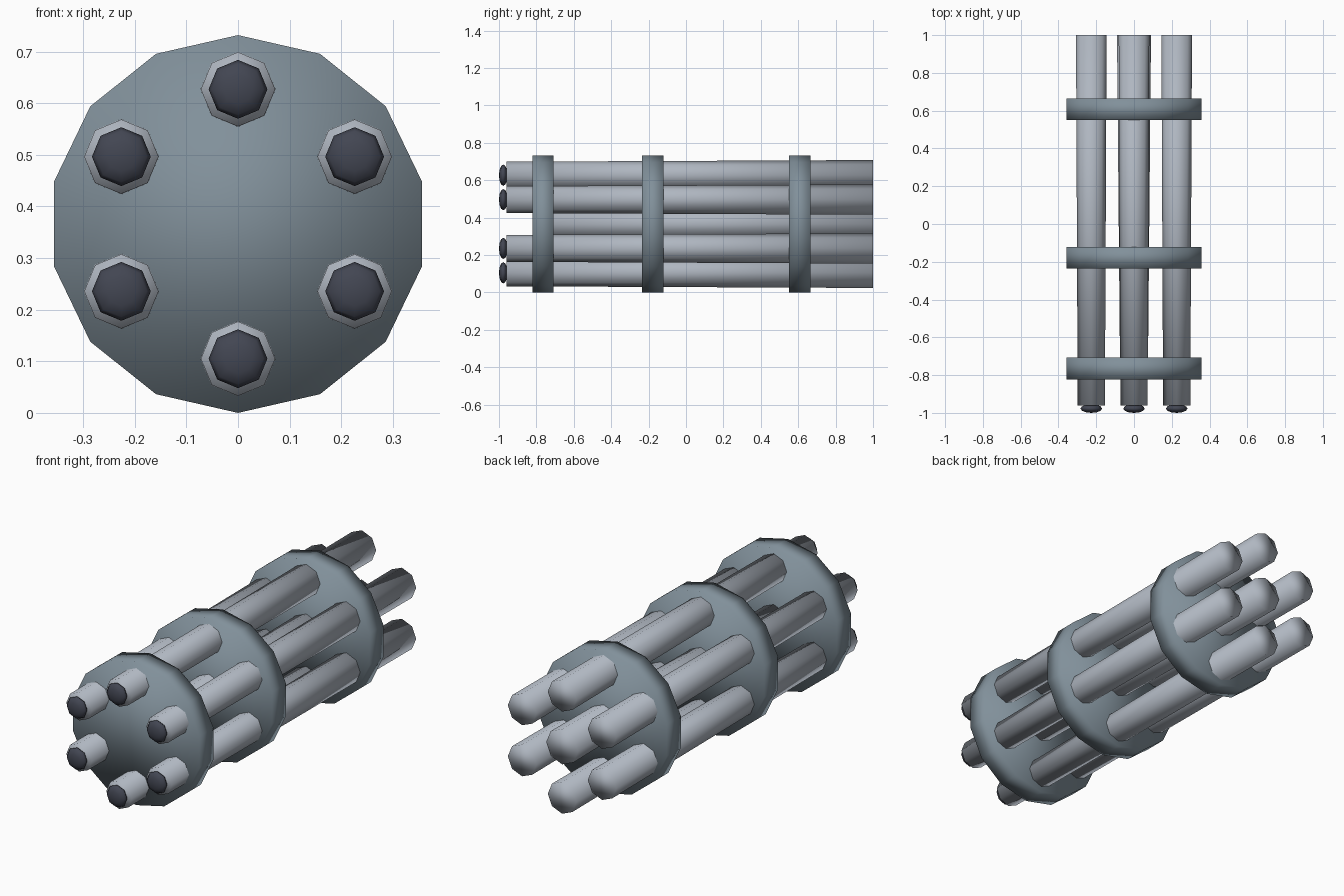
import bpy
from math import sin, cos, pi

cube = bpy.data.objects.get("Cube")
if cube:
    bpy.data.objects.remove(cube, do_unlink=True)

CENTRE_Z = 0.366
RING_RADIUS = 0.261


def material(name, rgb):
    mat = bpy.data.materials.new(name)
    mat.use_nodes = True
    mat.diffuse_color = (*rgb, 1)
    mat.node_tree.nodes["Principled BSDF"].inputs["Base Color"].default_value = (*rgb, 1)
    return mat


light_steel = material("light steel", (0.43, 0.47, 0.53))
blue_steel = material("blue steel", (0.22, 0.28, 0.325))
dark_bore = material("dark bore", (0.055, 0.061, 0.085))


def finish(name, mat):
    obj = bpy.context.object
    obj.name = name
    obj.data.name = name
    obj.data.materials.append(mat)
    bpy.ops.object.shade_smooth()
    return obj


def tube(name, mat, sides, x, z, front, back, r_front, r_back):
    """Capped cylinder along y, tapering from front to back, corner at the top."""
    bpy.ops.mesh.primitive_cone_add(
        vertices=sides, radius1=r_front, radius2=r_back, depth=back - front,
        location=(x, (front + back) / 2, z), rotation=(-pi / 2, 0, 0))
    return finish(name, mat)


# Three clamping discs
for name, y in (("front", -0.765), ("middle", -0.178), ("rear", 0.608)):
    tube(name + "_disc", blue_steel, 14, 0, CENTRE_Z, y - 0.057, y + 0.057, 0.366, 0.366)

# Central shaft
tube("central_shaft", light_steel, 8, 0, CENTRE_Z, -0.75, 1, 0.074, 0.09)

# Ring of six barrels, each with a dark domed bore
for i in range(6):
    angle = i * pi / 3
    x = RING_RADIUS * sin(angle)
    z = CENTRE_Z + RING_RADIUS * cos(angle)
    tube(f"barrel_{i + 1}", light_steel, 8, x, z, -0.96, 1, 0.072, 0.081)
    bpy.ops.mesh.primitive_uv_sphere_add(
        segments=8, ring_count=6, radius=1, location=(x, -0.977, z),
        rotation=(-pi / 2, 0, 0), scale=(0.057, 0.057, 0.023))
    finish(f"bore_{i + 1}", dark_bore)
